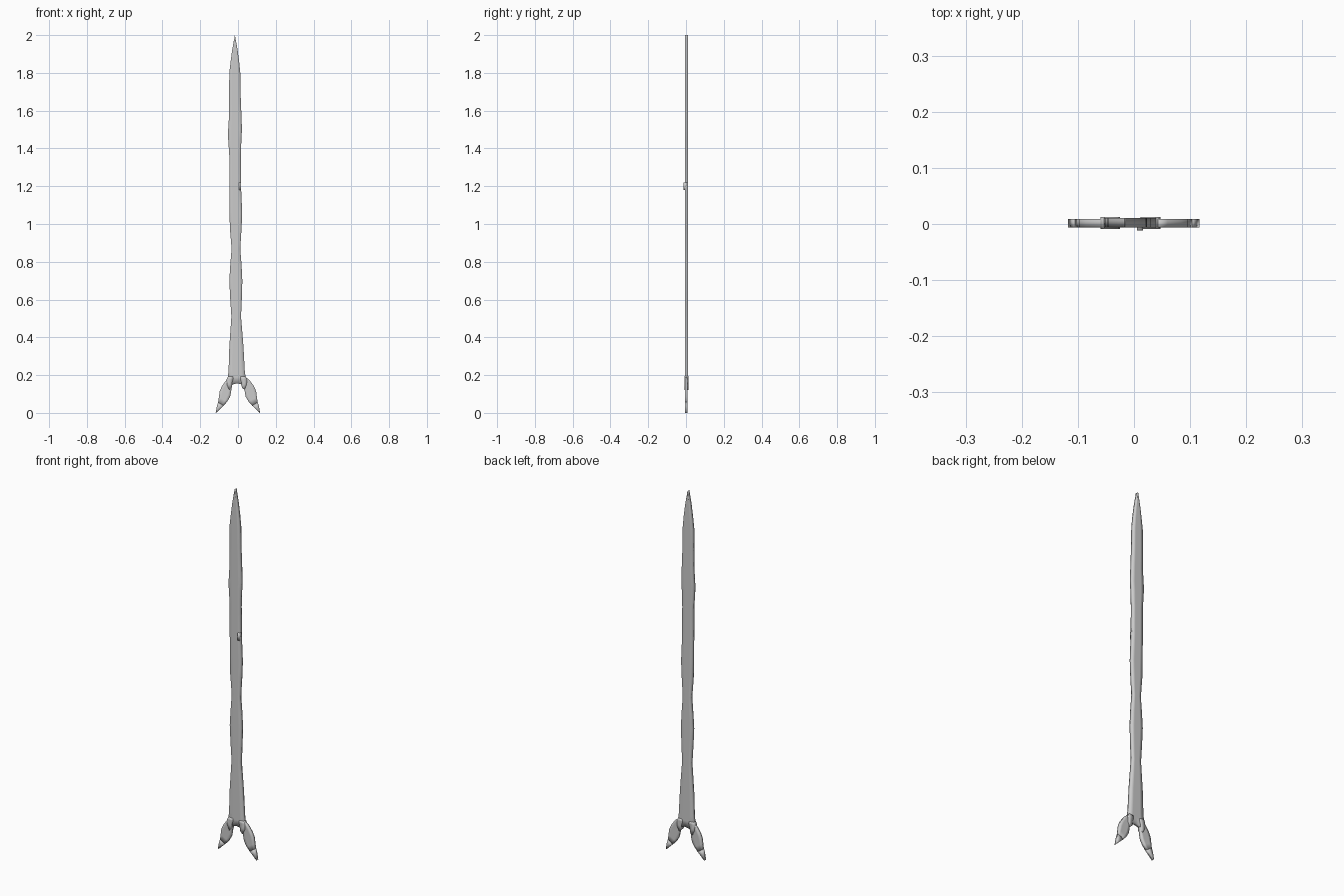
import bpy, bmesh

if "Cube" in bpy.data.objects:
    bpy.data.objects.remove(bpy.data.objects["Cube"])


def plate(name, rows, y0, y1, cols=4, bow=0.0, mirror_about=None):
    """Thin plate lofted through rows of (left x, left z, right x, right z)."""
    bm = bmesh.new()
    layers = []
    for y in (y0, y1):
        grid = []
        for i, (xl, zl, xr, zr) in enumerate(rows):
            row = []
            for c in range(cols + 1):
                t = c / cols
                lift = bow * (1 - (2 * t - 1) ** 2) if i == 0 else 0
                x = xl + (xr - xl) * t
                if mirror_about is not None:
                    x = 2 * mirror_about - x
                row.append(bm.verts.new((x, y, zl + (zr - zl) * t + lift)))
            grid.append(row)
        layers.append(grid)
    f, b = layers
    n = len(rows)
    for g in layers:
        for i in range(n - 1):
            for c in range(cols):
                bm.faces.new((g[i][c], g[i][c + 1], g[i + 1][c + 1], g[i + 1][c]))
    for i in range(n - 1):
        for c in (0, cols):
            bm.faces.new((f[i][c], f[i + 1][c], b[i + 1][c], b[i][c]))
    for i in (0, n - 1):
        for c in range(cols):
            bm.faces.new((f[i][c], f[i][c + 1], b[i][c + 1], b[i][c]))
    bmesh.ops.recalc_face_normals(bm, faces=bm.faces)
    me = bpy.data.meshes.new(name)
    bm.to_mesh(me)
    bm.free()
    for p in me.polygons:
        p.use_smooth = True
    ob = bpy.data.objects.new(name, me)
    bpy.context.collection.objects.link(ob)
    return ob


# Long wavy blade with an arched lower end
outline = [(0.14, -.042, .034), (0.19, -.054, .04), (0.22, -.05, .036),
           (0.35, -.046, .029), (0.51, -.035, .016), (0.60, -.041, .02),
           (0.70, -.046, .023), (0.78, -.041, .019), (0.87, -.034, .012),
           (0.98, -.043, .019), (1.06, -.045, .022), (1.20, -.046, .016),
           (1.36, -.046, .015), (1.45, -.052, .018), (1.50, -.052, .021),
           (1.58, -.047, .018), (1.68, -.047, .014), (1.80, -.046, .012),
           (1.86, -.039, .006), (1.92, -.031, -.002), (1.96, -.024, -.009),
           (1.985, -.019, -.014), (2.00, -.017, -.016)]
plate("blade", [(l, z, r, z) for z, l, r in outline], -.006, .011, bow=.016)

# Small raised nick on the blade edge
plate("blade_nick", [(.005, 1.18, .016, 1.18), (.005, 1.22, .016, 1.22)],
      -.012, .006, cols=1)

# Two splayed prongs and their claw tips and joint lobes
prong = [(.022, .165, .04, .19), (.032, .14, .06, .175), (.036, .11, .084, .142),
         (.041, .085, .096, .115), (.056, .06, .1, .085), (.075, .038, .104, .056)]
tip = [(.073, .04, .104, .058), (.09, .024, .111, .034), (.115, .008, .117, .01)]
lobe = [(.02, .135, .034, .122), (.019, .16, .046, .15),
        (.012, .18, .047, .178), (.014, .192, .04, .194)]
for side, about in (("right", None), ("left", -.0005)):
    # Lobes sit a little nearer the blade's own centreline
    plate("prong_" + side, prong, -.006, .009, mirror_about=about)
    plate("claw_tip_" + side, [(a, b - .008 * (i == 2), c, d - .01 * (i == 2))
          for i, (a, b, c, d) in enumerate(tip)], -.006, .009, cols=2, mirror_about=about)
    plate("joint_lobe_" + side, lobe, -.009, .0125, cols=2,
          mirror_about=None if about is None else -.0065)
